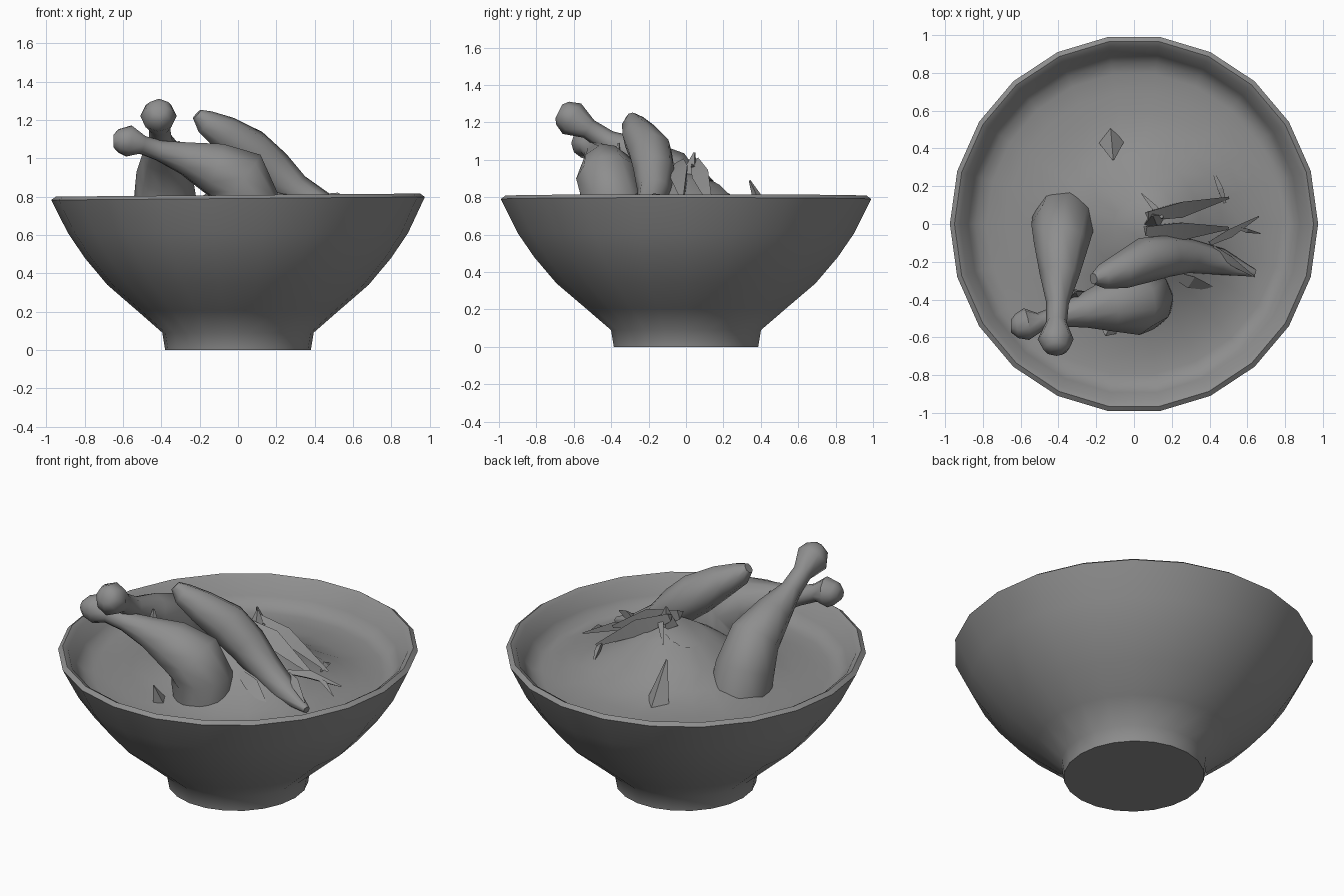
import bpy, bmesh, math, random
from mathutils import Vector

random.seed(4)
grey = bpy.data.materials.new("dark_grey")
grey.diffuse_color = (0.27, 0.27, 0.27, 1)


def finish(name, bm, angle=50):
    bmesh.ops.recalc_face_normals(bm, faces=bm.faces[:])
    me = bpy.data.meshes.new(name)
    bm.to_mesh(me)
    bm.free()
    me.materials.append(grey)
    ob = bpy.data.objects.new(name, me)
    bpy.context.collection.objects.link(ob)
    bpy.ops.object.select_all(action='DESELECT')
    ob.select_set(True)
    bpy.context.view_layer.objects.active = ob
    bpy.ops.object.shade_smooth_by_angle(angle=math.radians(angle))
    return ob


def bridge(bm, a, b):
    n = len(a)
    for i in range(n):
        j = (i + 1) % n
        bm.faces.new((a[i], a[j], b[j], b[i]))


def tube(name, path, sides=8, squash=1.0, angle=50):
    """Closed tube through (x, y, z, radius) points."""
    bm = bmesh.new()
    pts = [Vector(p[:3]) for p in path]
    rings = []
    for k, p in enumerate(pts):
        d = pts[min(k + 1, len(pts) - 1)] - pts[max(k - 1, 0)]
        side = d.cross(Vector((0, 0, 1))).normalized()
        up = side.cross(d).normalized()
        r = path[k][3]
        rings.append([bm.verts.new(p + r * (side * math.cos(t) + up * math.sin(t) * squash))
                      for t in (2 * math.pi * i / sides for i in range(sides))])
    for a, b in zip(rings, rings[1:]):
        bridge(bm, a, b)
    bm.faces.new(rings[0])
    bm.faces.new(rings[-1])
    return finish(name, bm, angle)


# Bowl with the broth and heaped filling as one skin
SIDES = 22
SX = 0.975


def surface(x, y):
    d2 = (x - 0.1) ** 2 + (y + 0.02) ** 2
    return 0.65 + 0.29 * math.exp(-d2 / 0.125)


profile = [(0.39, 0), (0.405, 0.09), (0.54, 0.205), (0.70, 0.34), (0.82, 0.48), (0.91, 0.61),
           (1.0, 0.79), (0.975, 0.808), (0.945, 0.79), (0.90, 0.71), (0.86, 0.665)]
broth_radii = (0.80, 0.70, 0.6, 0.48, 0.36, 0.24, 0.12)
bm = bmesh.new()
rings = []
for r, z in profile + [(r, None) for r in broth_radii]:
    ring = []
    for i in range(SIDES):
        t = 2 * math.pi * i / SIDES
        x, y = r * SX * math.cos(t), r * math.sin(t)
        if z is None:
            h = surface(x, y) + random.uniform(-0.01, 0.01) * (r < 0.7)
        else:
            h = z + 0.008 * math.cos(t) * (z > 0.7)
        ring.append(bm.verts.new((x, y, h)))
    rings.append(ring)
for a, b in zip(rings, rings[1:]):
    bridge(bm, a, b)
bm.faces.new(rings[0])
bm.faces.new(rings[-1])
finish("bowl_and_broth", bm, 60)

# Two drumsticks with knuckle ends, crossing at the shanks
tube("left_drumstick", [
    (-0.37, 0.02, 0.60, 0.17), (-0.38, -0.02, 0.78, 0.165), (-0.385, -0.11, 0.93, 0.145),
    (-0.395, -0.27, 1.02, 0.105), (-0.405, -0.42, 1.10, 0.06), (-0.41, -0.52, 1.165, 0.055),
    (-0.415, -0.61, 1.22, 0.095), (-0.41, -0.66, 1.25, 0.07), (-0.41, -0.68, 1.26, 0.04)], 8)
tube("front_drumstick", [
    (0.05, -0.40, 0.60, 0.16), (0.04, -0.40, 0.79, 0.17), (-0.0, -0.42, 0.90, 0.17),
    (-0.13, -0.43, 0.95, 0.14), (-0.27, -0.46, 1.00, 0.09), (-0.41, -0.49, 1.04, 0.055),
    (-0.50, -0.52, 1.07, 0.05), (-0.57, -0.53, 1.09, 0.085), (-0.62, -0.54, 1.09, 0.065),
    (-0.65, -0.54, 1.09, 0.035)], 10)

# Wing lying over the filling
tube("wing", [
    (-0.215, -0.29, 1.23, 0.03), (-0.17, -0.28, 1.19, 0.065), (-0.07, -0.25, 1.13, 0.095),
    (0.06, -0.19, 1.04, 0.12), (0.18, -0.17, 0.94, 0.11), (0.30, -0.17, 0.83, 0.09),
    (0.46, -0.20, 0.74, 0.07), (0.64, -0.26, 0.70, 0.02)], 8)

# Herb stalks: thin tapering three-sided sprigs (start, end, width)
stalks = [
    ((0.07, 0.05, 0.99), (0.50, 0.14, 0.74), 0.055),
    ((0.06, -0.03, 0.98), (0.50, -0.02, 0.79), 0.065),
    ((0.15, 0.03, 0.97), (0.04, 0.16, 0.87), 0.020),
    ((0.48, 0.11, 0.75), (0.41, 0.30, 0.71), 0.020),
    ((0.40, -0.10, 0.80), (0.66, 0.04, 0.73), 0.030),
    ((0.55, -0.02, 0.77), (0.67, -0.05, 0.71), 0.015),
    ((0.42, -0.12, 0.80), (0.64, -0.28, 0.75), 0.030),
    ((0.20, -0.26, 0.80), (0.45, -0.35, 0.68), 0.045),
]
for i, (a, b, w) in enumerate(stalks):
    a, b = Vector(a), Vector(b)
    m = a.lerp(b, 0.4) + Vector((0, 0, 0.015))
    tube(f"herb_stalk_{i + 1}", [(*a, w * 0.5), (*m, w), (*b, w * 0.15)], 3, angle=20)

# Chopped leaf tip standing up, and small scraps near the meat
leaf_tips = [
    ((-0.12, 0.46, 0.62), (-0.11, 0.34, 0.89), 0.085),
    ((0.11, 0.02, 0.92), (0.10, 0.045, 1.04), 0.06),
    ((-0.30, -0.38, 0.95), (-0.31, -0.36, 1.09), 0.05),
    ((-0.13, -0.55, 0.64), (-0.15, -0.59, 0.76), 0.06),
]
for i, (a, b, w) in enumerate(leaf_tips):
    tube(f"leaf_tip_{i + 1}", [(*a, w), (*b, 0.006)], 4, 0.8, 20)
